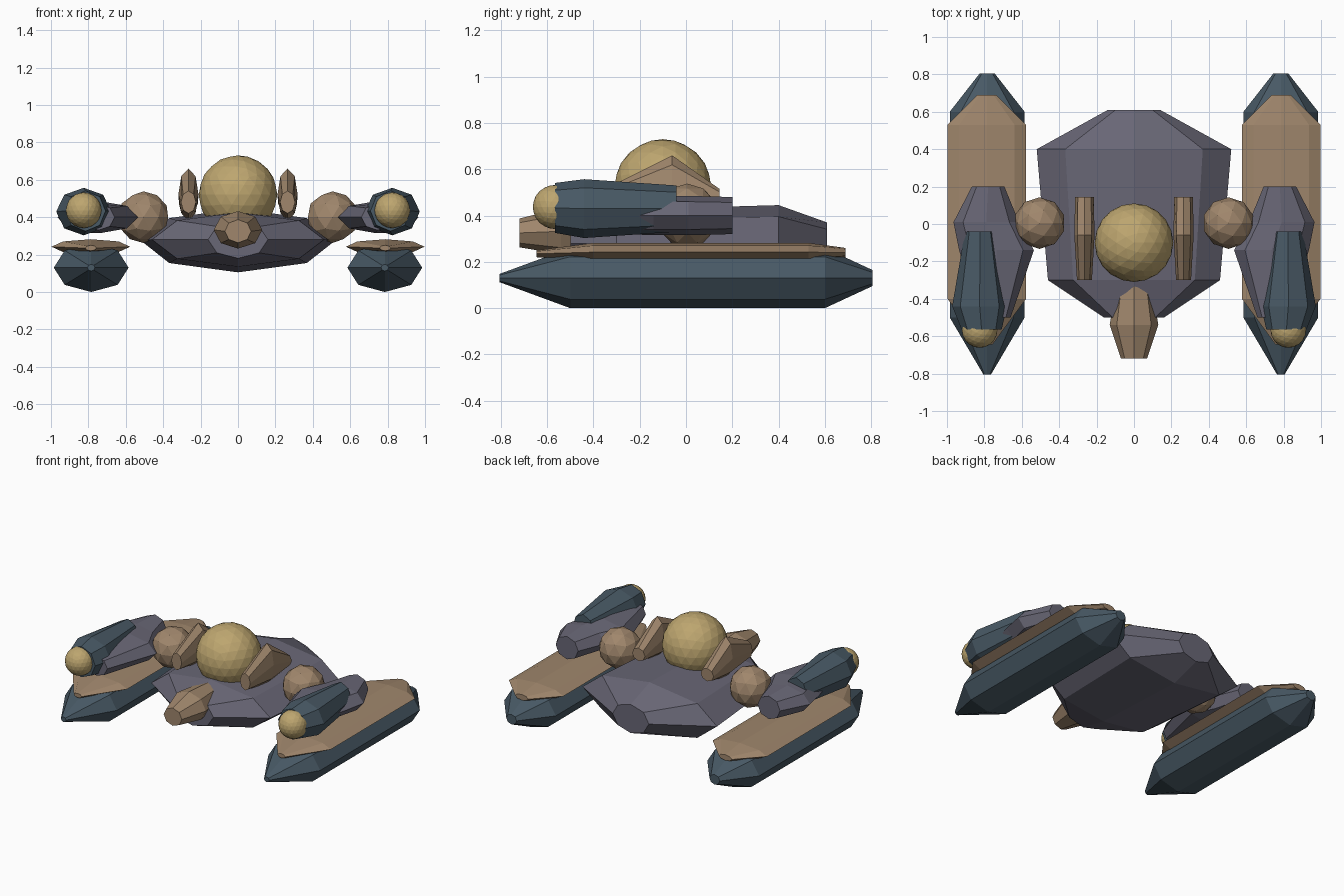
import bpy, bmesh, math
from mathutils import Matrix

if "Cube" in bpy.data.objects:
    bpy.data.objects.remove(bpy.data.objects["Cube"])


def material(name, rgb):
    m = bpy.data.materials.new(name)
    m.diffuse_color = (*rgb, 1)
    m.use_nodes = True
    m.node_tree.nodes["Principled BSDF"].inputs["Base Color"].default_value = m.diffuse_color
    return m


blue = material("slate_blue", (0.065, 0.10, 0.13))
purple = material("grey_purple", (0.14, 0.135, 0.18))
tan = material("tan", (0.35, 0.24, 0.15))
gold = material("gold", (0.51, 0.38, 0.16))


def finish(name, bm, mat):
    bmesh.ops.recalc_face_normals(bm, faces=bm.faces)
    me = bpy.data.meshes.new(name)
    bm.to_mesh(me)
    bm.free()
    me.materials.append(mat)
    ob = bpy.data.objects.new(name, me)
    bpy.context.collection.objects.link(ob)


def loft(name, mat, sections, side=1):
    """Octagonal loft along y; each section is (y, centre x, centre z, radius x, radius z)."""
    bm = bmesh.new()
    rings = []
    for y, cx, cz, rx, rz in sections:
        rings.append([bm.verts.new((side * (cx + rx * math.cos(k * math.pi / 4)), y,
                                    cz + rz * math.sin(k * math.pi / 4))) for k in range(8)])
    for a, b in zip(rings, rings[1:]):
        for k in range(8):
            n = (k + 1) % 8
            bm.faces.new((a[k], a[n], b[n], b[k]))
    bm.faces.new(rings[0])
    bm.faces.new(rings[-1])
    finish(name, bm, mat)


def ball(name, mat, centre, radius, detail):
    bm = bmesh.new()
    bmesh.ops.create_icosphere(bm, subdivisions=detail, radius=radius,
                               matrix=Matrix.Translation(centre))
    finish(name, bm, mat)


# Central hull, nose and dome
loft("hull", purple, [(-0.5, 0, 0.28, 0.16, 0.10), (-0.3, 0, 0.28, 0.46, 0.145),
                      (0.4, 0, 0.275, 0.52, 0.17), (0.61, 0, 0.27, 0.14, 0.10)])
loft("nose", tan, [(-0.72, 0, 0.325, 0.07, 0.062), (-0.54, 0, 0.332, 0.13, 0.10),
                   (-0.30, 0, 0.335, 0.09, 0.08)])
ball("dome", gold, (0, -0.1, 0.52), 0.21, 3)

for side, tag in ((-1, "left"), (1, "right")):
    # Long float with a flat deck on top
    loft(tag + "_float", blue, [(-0.805, 0.785, 0.13, 0.02, 0.018), (-0.5, 0.785, 0.13, 0.2, 0.13),
                                (0.6, 0.785, 0.13, 0.2, 0.13), (0.805, 0.785, 0.13, 0.04, 0.035)], side)
    loft(tag + "_deck", tan, [(-0.645, 0.787, 0.235, 0.03, 0.015), (-0.4, 0.787, 0.242, 0.21, 0.04),
                              (0.53, 0.787, 0.242, 0.21, 0.04), (0.69, 0.787, 0.24, 0.05, 0.02)], side)
    # Fin beside the dome
    loft(tag + "_fin", tan, [(-0.3, 0.265, 0.48, 0.04, 0.06), (-0.06, 0.265, 0.52, 0.054, 0.14),
                             (0.145, 0.265, 0.47, 0.05, 0.045)], side)
    # Shoulder joint and arm
    ball(tag + "_shoulder", tan, (side * 0.505, 0.005, 0.4), 0.138, 2)
    loft(tag + "_arm", purple, [(-0.5, 0.745, 0.4, 0.085, 0.07), (-0.14, 0.735, 0.4, 0.2, 0.085),
                                (0.01, 0.79, 0.4, 0.175, 0.085), (0.2, 0.78, 0.4, 0.087, 0.08)], side)
    # Forward pod with lamp
    loft(tag + "_pod", blue, [(-0.565, 0.815, 0.433, 0.107, 0.108), (-0.44, 0.825, 0.43, 0.147, 0.127),
                              (-0.04, 0.824, 0.43, 0.08, 0.1)], side)
    ball(tag + "_lamp", gold, (side * 0.825, -0.567, 0.437), 0.095, 3)
